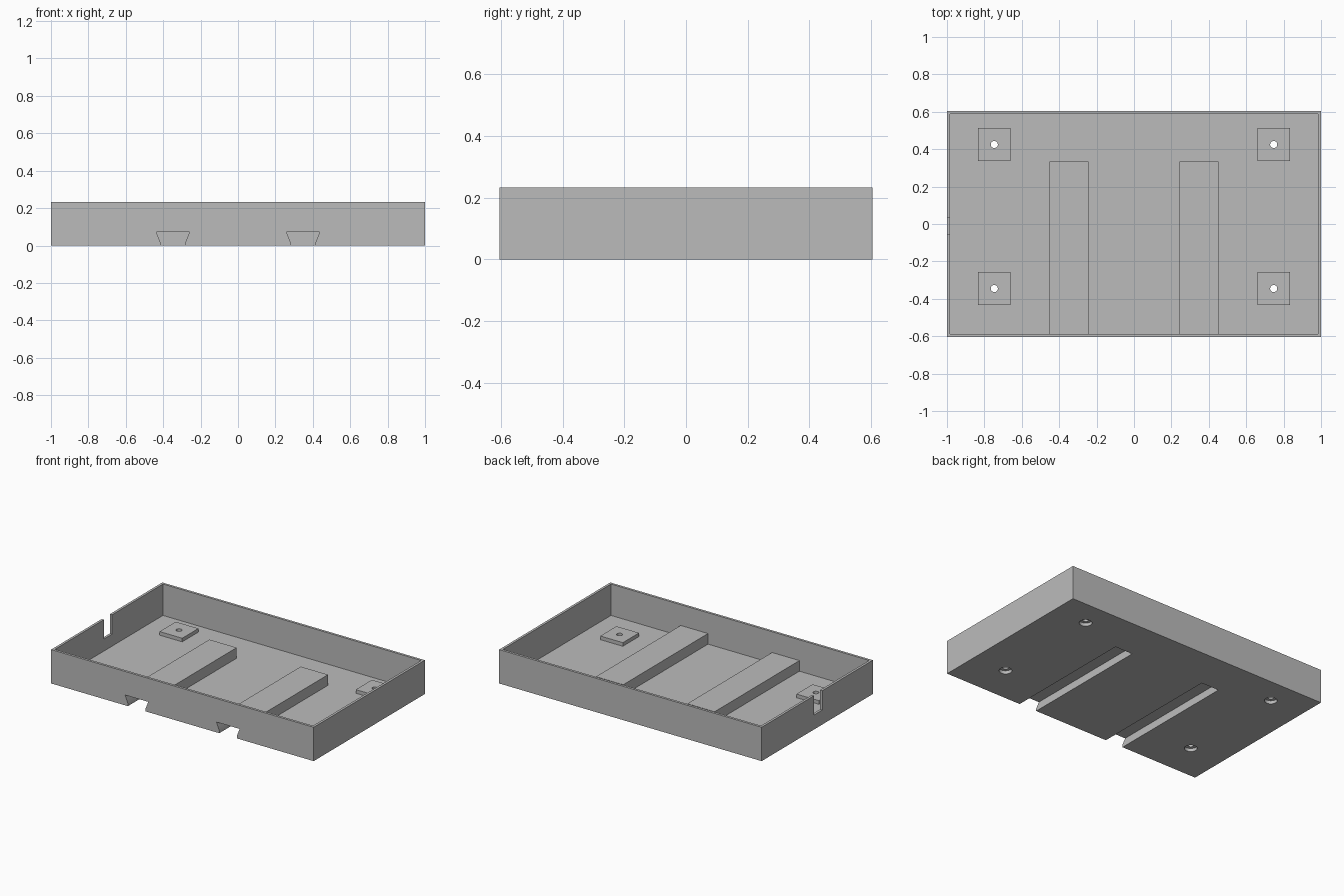
import bpy, bmesh
from mathutils import Matrix

cube = bpy.data.objects.get("Cube")
if cube:
    bpy.data.objects.remove(cube, do_unlink=True)

# Overall sizes
HX, HY, H = 1.0, 0.605, 0.233
T = 0.017            # wall and floor thickness
PAD_TOP = 0.042
RAIL_X, RAIL_END, RAIL_TOP = 0.348, 0.334, 0.09

grey = bpy.data.materials.new("plain_grey")
grey.use_nodes = True
grey.diffuse_color = (0.5, 0.5, 0.5, 1)
grey.node_tree.nodes["Principled BSDF"].inputs["Base Color"].default_value = (0.5, 0.5, 0.5, 1)


def finish(name, bm):
    bmesh.ops.recalc_face_normals(bm, faces=bm.faces)
    mesh = bpy.data.meshes.new(name)
    bm.to_mesh(mesh)
    bm.free()
    mesh.materials.append(grey)
    obj = bpy.data.objects.new(name, mesh)
    bpy.context.collection.objects.link(obj)
    return obj


def box(name, x0, x1, y0, y1, z0, z1):
    bm = bmesh.new()
    bmesh.ops.create_cube(bm, size=1)
    for v in bm.verts:
        v.co = (x1 if v.co.x > 0 else x0, y1 if v.co.y > 0 else y0, z1 if v.co.z > 0 else z0)
    return finish(name, bm)


def cylinder(name, x, y, r, z0, z1):
    bm = bmesh.new()
    bmesh.ops.create_cone(bm, cap_ends=True, segments=32, radius1=r, radius2=r, depth=z1 - z0,
                          matrix=Matrix.Translation((x, y, (z0 + z1) / 2)))
    return finish(name, bm)


def prism(name, profile, y0, y1):
    """Extrude an x-z outline along y."""
    bm = bmesh.new()
    face = bm.faces.new([bm.verts.new((x, y0, z)) for x, z in profile])
    new = bmesh.ops.extrude_face_region(bm, geom=[face])["geom"]
    bmesh.ops.translate(bm, vec=(0, y1 - y0, 0),
                        verts=[g for g in new if isinstance(g, bmesh.types.BMVert)])
    return finish(name, bm)


def combine(target, other, operation):
    mod = target.modifiers.new("shape", 'BOOLEAN')
    mod.operation, mod.solver, mod.object = operation, 'EXACT', other
    bpy.context.view_layer.objects.active = target
    bpy.ops.object.modifier_apply(modifier=mod.name)
    bpy.data.objects.remove(other, do_unlink=True)


# Open tray
tray = box("tray", -HX, HX, -HY, HY, 0, H)
combine(tray, box("cavity", T - HX, HX - T, T - HY, HY - T, T, H + 0.1), 'DIFFERENCE')

# Cable notch in the right wall
combine(tray, box("cable_notch", -HX - 0.1, -HX + 0.1, -0.055, 0.035, 0.1, H + 0.1), 'DIFFERENCE')

# Raised rail covers with dovetail slots beneath, open at the front
for x in (-RAIL_X, RAIL_X):
    combine(tray, box("rail_cover", x - 0.104, x + 0.104, -HY + 0.008, RAIL_END, 0.008, RAIL_TOP), 'UNION')
    half = [(0.067, -0.05), (0.067, T), (0.088, 0.071)]
    outline = [(x + w, z) for w, z in half] + [(x - w, z) for w, z in reversed(half)]
    combine(tray, prism("rail_slot", outline, -HY - 0.1, RAIL_END - T), 'DIFFERENCE')

# Screw pads with through holes and recesses for the heads
for x in (-0.747, 0.747):
    for y in (-0.345, 0.425):
        combine(tray, box("screw_pad", x - 0.086, x + 0.086, y - 0.088, y + 0.088, 0.008, PAD_TOP), 'UNION')
        combine(tray, cylinder("screw_hole", x, y, 0.019, -0.1, 0.1), 'DIFFERENCE')
        combine(tray, cylinder("head_recess", x, y, 0.04, -0.1, 0.022), 'DIFFERENCE')

# Smooth the round holes, keep the edges sharp
tray.select_set(True)
bpy.context.view_layer.objects.active = tray
bpy.ops.object.shade_smooth_by_angle(angle=0.5)
